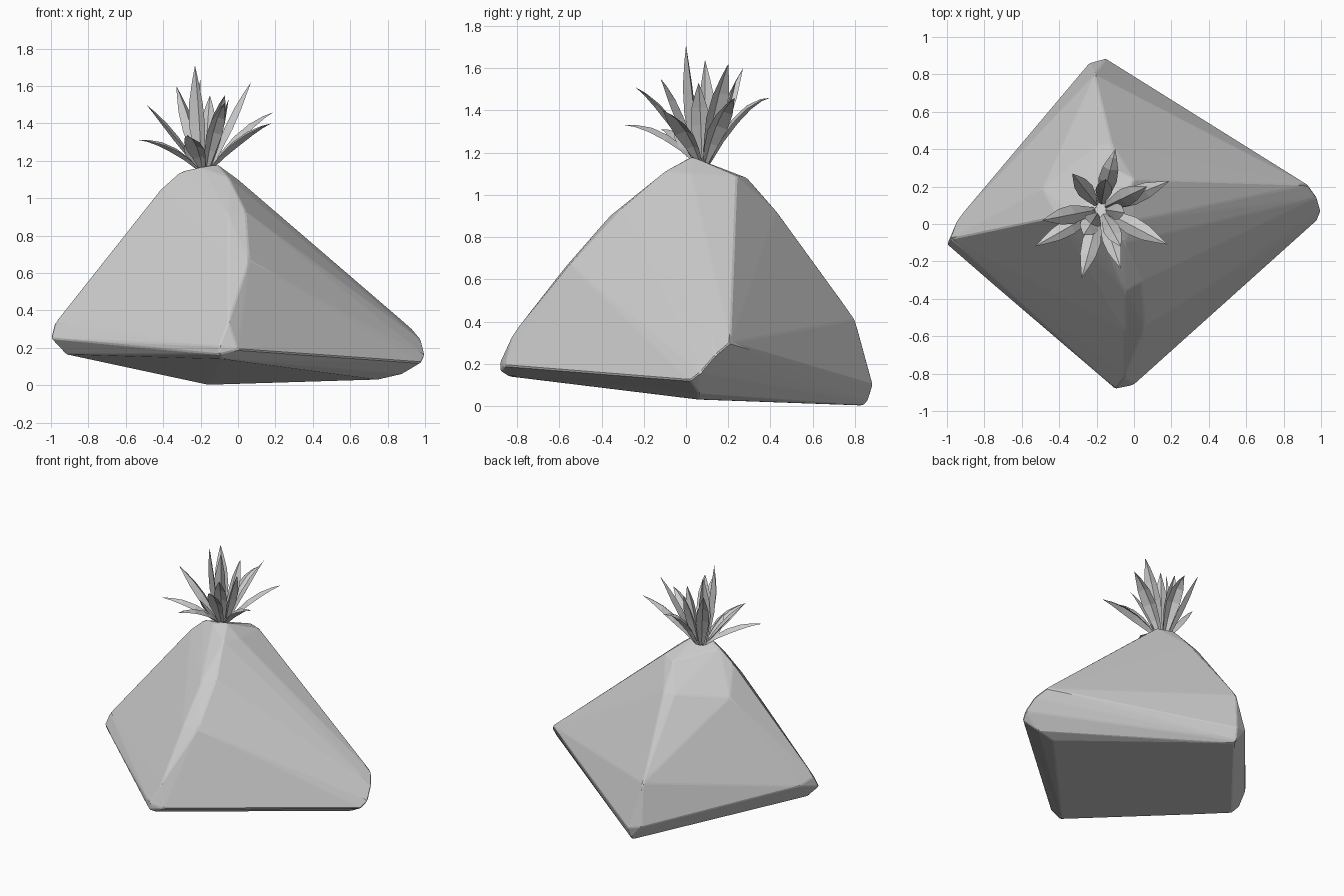
import bpy, bmesh, math
from mathutils import Vector

if "Cube" in bpy.data.objects:
    bpy.data.objects.remove(bpy.data.objects["Cube"])


def make_object(name, bm):
    mesh = bpy.data.meshes.new(name)
    bm.to_mesh(mesh)
    bm.free()
    ob = bpy.data.objects.new(name, mesh)
    bpy.context.collection.objects.link(ob)
    return ob


# Faceted lopsided body: hull around the blunted corners of a pyramid
left = [(-1, -.11, .25), (-.98, -.08, .33), (-.94, .03, .29), (-.92, -.09, .165)]
right = [(.93, .21, .30), (.98, .14, .24), (1, .07, .16), (.98, .02, .12),
         (.88, .06, .06), (.75, .06, .03)]
front = [(-.10, -.88, .21), (-.10, -.88, .165), (0, -.86, .19), (-.08, -.84, .14),
         (-.05, -.82, .34)]
back = [(-.16, .84, .002), (-.15, .885, .10), (-.24, .86, .12), (-.21, .80, .41),
        (-.16, .86, .02)]
ridges = [(.04, -.31, .93), (-.05, -.36, .90), (.06, -.55, .67), (-.05, -.57, .66),
          (-.12, .43, .92), (-.20, .42, .91), (-.49, .19, .88)]
crest = [(-.20, 0, 1.165), (-.11, .03, 1.18), (-.31, .05, 1.14), (-.41, .04, 1.05),
         (0, .02, 1.10), (0, .24, 1.09), (-.10, .29, 1.08), (-.05, -.1, 1.11)]
bm = bmesh.new()
for p in left + right + front + back + ridges + crest:
    bm.verts.new(p)
res = bmesh.ops.convex_hull(bm, input=bm.verts)
loose = [v for v in bm.verts if not v.link_faces]
bmesh.ops.delete(bm, geom=loose, context='VERTS')
bmesh.ops.recalc_face_normals(bm, faces=bm.faces)
bmesh.ops.bevel(bm, geom=list(bm.edges), offset=.006, segments=1,
                affect='EDGES', clamp_overlap=True)
make_object("body", bm)

# Crown leaves: thin pointed strips arching from the crown to their tips
CENTRE = Vector((-.18, .08, 1.15))
WIDTHS = [(0, .3), (.2, .7), (.42, 1), (.65, .85), (.85, .4)]


def leaf(bm, tip, width, arch):
    tip = Vector(tip)
    out = Vector((tip.x - CENTRE.x, tip.y - CENTRE.y, 0))
    n = out.normalized()
    side = Vector((-n.y, n.x, 0))
    start = CENTRE + n * .03
    ctrl = start + out * .42 + Vector((0, 0, (tip.z - start.z) * arch))
    rows = []
    for t, w in WIDTHS:
        c = start * (1 - t) ** 2 + ctrl * 2 * t * (1 - t) + tip * t * t
        tangent = ((ctrl - start) * (1 - t) + (tip - ctrl) * t).normalized()
        lift = side.cross(tangent) * (-.12 * width * w)
        half = side * width * w / 2
        rows.append([bm.verts.new(p) for p in (c - half - lift, c + lift, c + half - lift)])
    for a, b in zip(rows, rows[1:]):
        for i in range(2):
            bm.faces.new((a[i], a[i + 1], b[i + 1], b[i]))
    end = bm.verts.new(tip)
    for i in range(2):
        bm.faces.new((rows[-1][i], rows[-1][i + 1], end))


leaves = [
    ((.19, .23, 1.46), .10, .75), ((.18, -.11, 1.40), .10, .8),
    ((-.07, -.24, 1.51), .09, .75), ((-.28, -.29, 1.33), .10, 1.0),
    ((-.53, -.12, 1.31), .09, 1.0), ((-.49, .02, 1.50), .10, .6),
    ((-.33, .27, 1.60), .09, .6), ((-.10, .40, 1.46), .10, .95),
    ((.07, .20, 1.62), .10, .6), ((-.23, .00, 1.71), .10, .5),
    ((-.20, .09, 1.64), .09, .5), ((-.07, -.12, 1.55), .09, .7),
    ((-.15, .24, 1.55), .09, .6), ((-.27, -.06, 1.34), .11, .5),
    ((-.05, .06, 1.53), .09, .6),
]
bm = bmesh.new()
for spec in leaves:
    leaf(bm, *spec)
make_object("crown_leaves", bm)
